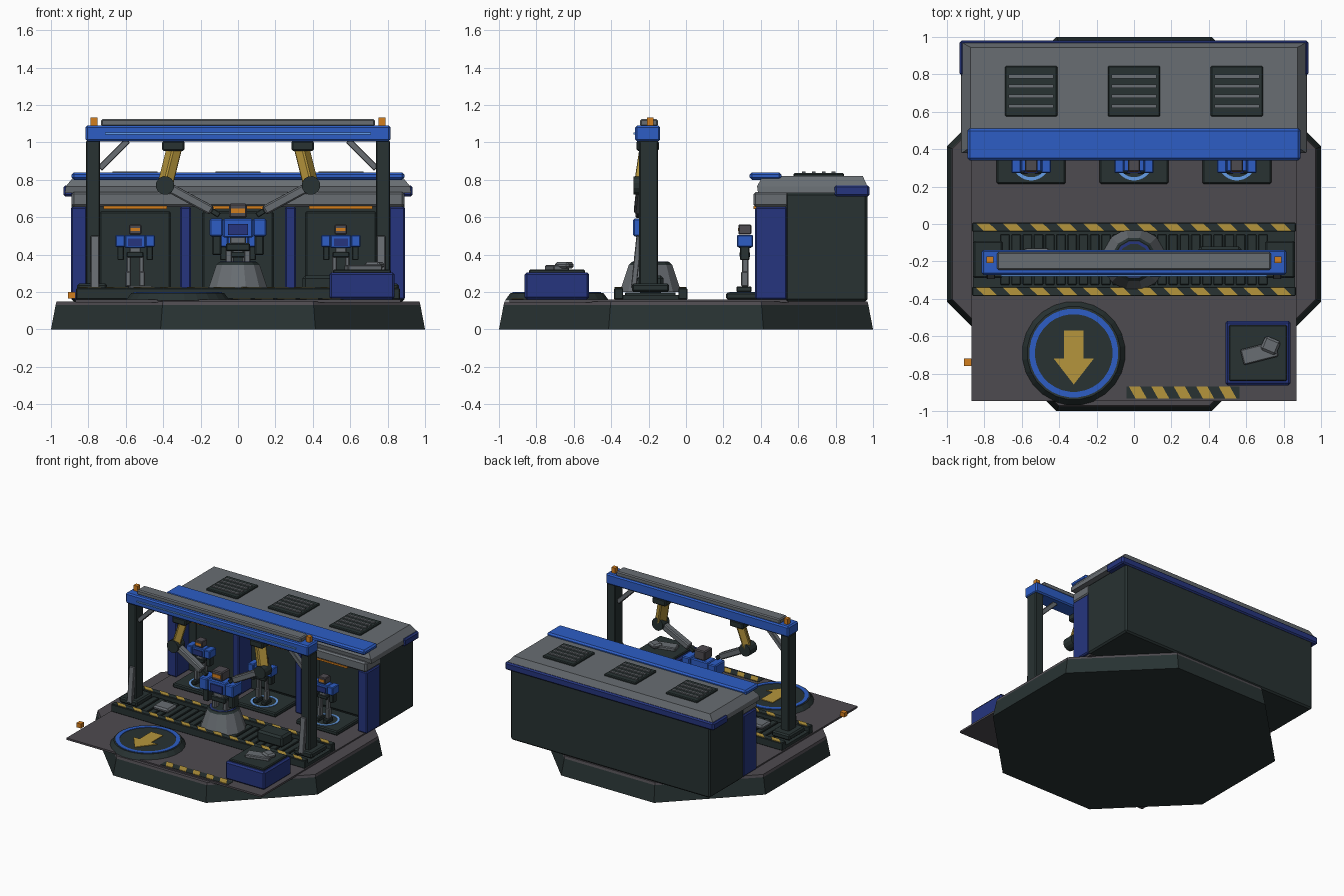
import bpy, bmesh, math
from mathutils import Vector, Matrix

if "Cube" in bpy.data.objects:
    bpy.data.objects.remove(bpy.data.objects["Cube"])


def material(name, *rgb):
    m = bpy.data.materials.new(name)
    m.use_nodes = True
    m.diffuse_color = (*rgb, 1)
    m.node_tree.nodes["Principled BSDF"].inputs["Base Color"].default_value = (*rgb, 1)
    return m


DARK = material("dark metal", .021, .032, .032)
GREY = material("grey metal", .14, .155, .17)
DECK = material("deck grey", .076, .07, .08)
BLUE = material("bright blue", .026, .11, .56)
NAVY = material("navy", .019, .036, .21)
YELLOW = material("yellow", .46, .3, .045)
ORANGE = material("orange", .65, .21, .013)
GLOW = material("light blue", .13, .34, .8)


def finish(name, bm, mat):
    bmesh.ops.recalc_face_normals(bm, faces=bm.faces)
    me = bpy.data.meshes.new(name)
    bm.to_mesh(me)
    bm.free()
    me.materials.append(mat)
    ob = bpy.data.objects.new(name, me)
    bpy.context.collection.objects.link(ob)
    return ob


def box(name, xs, ys, zs, mat, bevel=0.0, turn=None):
    """Box between the given limits, with chamfered edges and an optional turn about its middle."""
    bm = bmesh.new()
    size = [r[1] - r[0] for r in (xs, ys, zs)]
    mid = Vector([sum(r) / 2 for r in (xs, ys, zs)])
    bmesh.ops.create_cube(bm, size=1)
    bmesh.ops.scale(bm, vec=size, verts=bm.verts)
    if bevel:
        bmesh.ops.bevel(bm, geom=bm.edges[:], offset=bevel, segments=1, affect='EDGES')
    bm.transform(Matrix.Translation(mid) @ (turn.to_4x4() if turn else Matrix()))
    return finish(name, bm, mat)


def block(name, x, y, z, w, d, h, mat, bevel=0.0, turn=None):
    """Box centred on x, y and standing on z."""
    return box(name, (x - w / 2, x + w / 2), (y - d / 2, y + d / 2), (z, z + h), mat, bevel, turn)


def loft(name, lower, upper, z0, z1, mat):
    """Solid between two outlines with the same number of points."""
    bm = bmesh.new()
    a = [bm.verts.new((x, y, z0)) for x, y in lower]
    b = [bm.verts.new((x, y, z1)) for x, y in upper]
    bm.faces.new(a)
    bm.faces.new(b)
    for i in range(len(a)):
        j = (i + 1) % len(a)
        bm.faces.new((a[i], a[j], b[j], b[i]))
    return finish(name, bm, mat)


def ngon(n, r, x=0, y=0):
    return [(x + r * math.cos(math.tau * (i + .5) / n), y + r * math.sin(math.tau * (i + .5) / n))
            for i in range(n)]


def rect(x0, x1, y0, y1):
    return [(x0, y0), (x1, y0), (x1, y1), (x0, y1)]


def ring(name, x, y, z, r0, r1, mat, n=32):
    bm = bmesh.new()
    loops = [[bm.verts.new((px, py, pz)) for px, py in ngon(n, r, x, y)]
             for r, pz in ((r0, z), (r1, z), (r1, z + .006), (r0, z + .006))]
    for k in range(4):
        for i in range(n):
            j, m = (i + 1) % n, (k + 1) % 4
            bm.faces.new((loops[k][i], loops[k][j], loops[m][j], loops[m][i]))
    return finish(name, bm, mat)


def limb(name, p, q, w, d, mat, bevel=.008):
    p, q = Vector(p), Vector(q)
    mid, n = (p + q) / 2, (q - p).length
    turn = (q - p).to_track_quat('Z', 'Y').to_matrix()
    return block(name, mid.x, mid.y, mid.z - n / 2, w, d, n, mat, bevel, turn)


def hazard(name, x0, x1, y0, y1, z, pitch):
    """Dark strip with slanted yellow plates."""
    box(name + "_strip", (x0, x1), (y0, y1), (z, z + .004), DARK)
    s = pitch * .3
    for i in range(int((x1 - x0) / pitch)):
        x = x0 + pitch * (i + .1)
        loft(name + "_stripe", *[[(x + s, y0), (x + s + pitch / 2, y0), (x + pitch / 2, y1), (x, y1)]] * 2,
             z + .002, z + .007, YELLOW)


def robot(name, x, y, z, s):
    def part(label, cx, w, ys, zs, mat, bevel=.005):
        box(name + "_" + label, (x + (cx - w / 2) * s, x + (cx + w / 2) * s),
            [y + v * s for v in ys], [z + v * s for v in zs], mat, bevel * s)
    for k in (-1, 1):
        part("foot", k * .037, .04, (-.045, .035), (0, .03), DARK)
        part("shin", k * .037, .03, (-.02, .02), (.03, .11), GREY)
        part("thigh", k * .034, .025, (-.015, .02), (.1, .2), GREY)
        part("shoulder", k * .08, .05, (-.043, .043), (.24, .305), BLUE)
        part("arm", k * .078, .035, (-.025, .025), (.17, .245), DARK)
    part("pelvis", 0, .09, (-.028, .028), (.185, .215), DARK)
    part("waist", 0, .06, (-.025, .025), (.21, .25), GREY)
    part("torso", 0, .11, (-.035, .035), (.235, .305), BLUE)
    part("chest_plate", 0, .075, (-.041, -.03), (.245, .285), NAVY, 0)
    part("head", 0, .066, (-.035, .035), (.308, .36), DECK)
    part("visor", 0, .05, (-.038, -.03), (.325, .343), ORANGE, 0)


# octagonal base and deck
R = 1 / math.cos(math.pi / 8)
loft("base", ngon(8, R), ngon(8, R * .975), 0, .13, DARK)
loft("base_cap", ngon(8, R * .975), ngon(8, R * .97), .13, .15, DECK)
box("deck", (-.87, .87), (-.945, .55), (.145, .16), DECK)

# rear building
box("building", (-.89, .89), (.53, .97), (.15, .73), DARK, .012)
for x, w in ((-.85, .085), (-.28, .06), (.28, .06), (.85, .085)):
    box("bay_pillar", (x - w / 2, x + w / 2), (.37, .54), (.16, .655), NAVY, .008)
box("bay_lintel", (-.89, .89), (.36, .55), (.655, .735), GREY, .012)
loft("roof_edge", rect(-.925, .925, .385, .972), rect(-.92, .92, .38, .97), .73, .765, GREY)
loft("roof", rect(-.92, .92, .38, .97), rect(-.875, .875, .41, .945), .765, .82, GREY)
box("roof_front_trim", (-.89, .89), (.34, .51), (.8, .84), BLUE, .012)
box("roof_back_trim", (-.93, .93), (.94, .982), (.71, .77), NAVY, .01)
for k in (-1, 1):
    box("roof_side_trim", sorted((k * .88, k * .933)), (.795, .98), (.71, .77), NAVY, .01)

# bays, each with vent, lamp, panel, pad and worker robot
for x in (-.55, 0, .55):
    block("roof_vent", x, .71, .81, .28, .27, .025, DARK, .006)
    for i in range(4):
        block("vent_slat", x, .63 + i * .053, .83, .24, .02, .014, GREY)
    block("bay_lamp", x, .372, .645, .34, .02, .014, ORANGE)
    block("bay_panel", x, .525, .2, .38, .02, .43, DARK, .008)
    block("bay_pad", x, .37, .16, .37, .31, .036, DARK, .008)
    ring("pad_ring", x, .335, .194, .085, .102, GLOW)
    robot("worker", x, .315, .2, 1)

# conveyor
box("conveyor_bed", (-.86, .86), (-.36, -.01), (.155, .185), DARK)
for y in (-.36, -.017):
    block("conveyor_rail", 0, y, .16, 1.73, .048, .06, DARK, .004)
    hazard("conveyor_hazard", -.86, .86, y - .021, y + .021, .219, .143)
for i in range(24):
    block("conveyor_slat", -.69 + i * .06, -.19, .18, .05, .27, .018, DARK, .004)
block("grey_part", -.52, -.19, .198, .14, .12, .035, GREY, .012)
block("dark_part", .46, -.19, .198, .23, .14, .09, DARK, .015)

# pedestal with the robot being built
loft("pedestal", ngon(12, .17, 0, -.19), ngon(12, .12, 0, -.19), .2, .345, GREY)
loft("pedestal_cap", ngon(12, .12, 0, -.19), ngon(12, .105, 0, -.19), .345, .36, DARK)
ring("pedestal_ring", 0, -.19, .356, .085, .1, NAVY, 12)
robot("unfinished_robot", 0, -.22, .15, 1.45)

# gantry
box("beam", (-.815, .815), (-.272, -.138), (1.005, 1.09), BLUE, .01)
box("beam_cap", (-.732, .732), (-.245, -.15), (1.085, 1.125), GREY, .008)
box("beam_light", (-.71, .71), (-.282, -.27), (1.043, 1.052), GLOW)
for k in (-1, 1):
    block("post_foot", k * .78, -.19, .2, .16, .2, .045, DARK, .01)
    block("post", k * .775, -.2, .2, .075, .1, .81, DARK, .006)
    block("warning_lamp", k * .77, -.19, 1.088, .035, .035, .045, ORANGE)
    limb("upper_brace", (k * .74, -.2, .86), (k * .59, -.2, 1.01), .04, .035, GREY, .004)
    limb("post_brace", (k * .765, -.28, .22), (k * .765, -.25, .5), .045, .03, GREY, .004)
    # robot arm
    shoulder, elbow, hand = (k * .34, -.205, .97), (k * .39, -.235, .77), (k * .14, -.25, .635)
    block("arm_mount", k * .345, -.205, .955, .12, .12, .052, DARK, .008)
    limb("upper_arm", shoulder, elbow, .075, .06, YELLOW)
    joint = loft("elbow", ngon(12, .05), ngon(12, .05), -.045, .045, DARK)
    joint.location, joint.rotation_euler = elbow, (math.pi / 2, 0, 0)
    limb("forearm", elbow, hand, .055, .05, GREY)
    limb("gripper", hand, (k * .1, -.25, .61), .03, .03, DARK, .004)

# turntable with arrow
TX, TY = -.322, -.69
loft("turntable", ngon(24, .28, TX, TY), ngon(24, .25, TX, TY), .155, .195, DARK)
ring("turntable_ring", TX, TY, .193, .208, .238, BLUE)
arrow = [(-.053, .12), (-.053, -.03), (-.107, -.03), (0, -.168), (.107, -.03), (.053, -.03), (.053, .12)]
outline = [(TX + x, TY + y) for x, y in arrow]
loft("arrow", outline, outline, .193, .2, YELLOW)

# scrap crate
block("crate", .663, -.69, .16, .35, .345, .145, NAVY, .012)
block("crate_top", .663, -.69, .29, .31, .3, .03, DARK, .006)
block("scrap_slab", .67, -.69, .315, .19, .085, .03, GREY, .006, Matrix.Rotation(.25, 3, 'Z'))
block("scrap_piece", .73, -.65, .325, .09, .08, .035, GREY, .012, Matrix.Rotation(-.4, 3, 'Z'))

# front hazard strip and corner lamp
hazard("front_hazard", -.04, .565, -.932, -.868, .159, .12)
block("corner_lamp", -.89, -.74, .165, .04, .04, .035, ORANGE)
